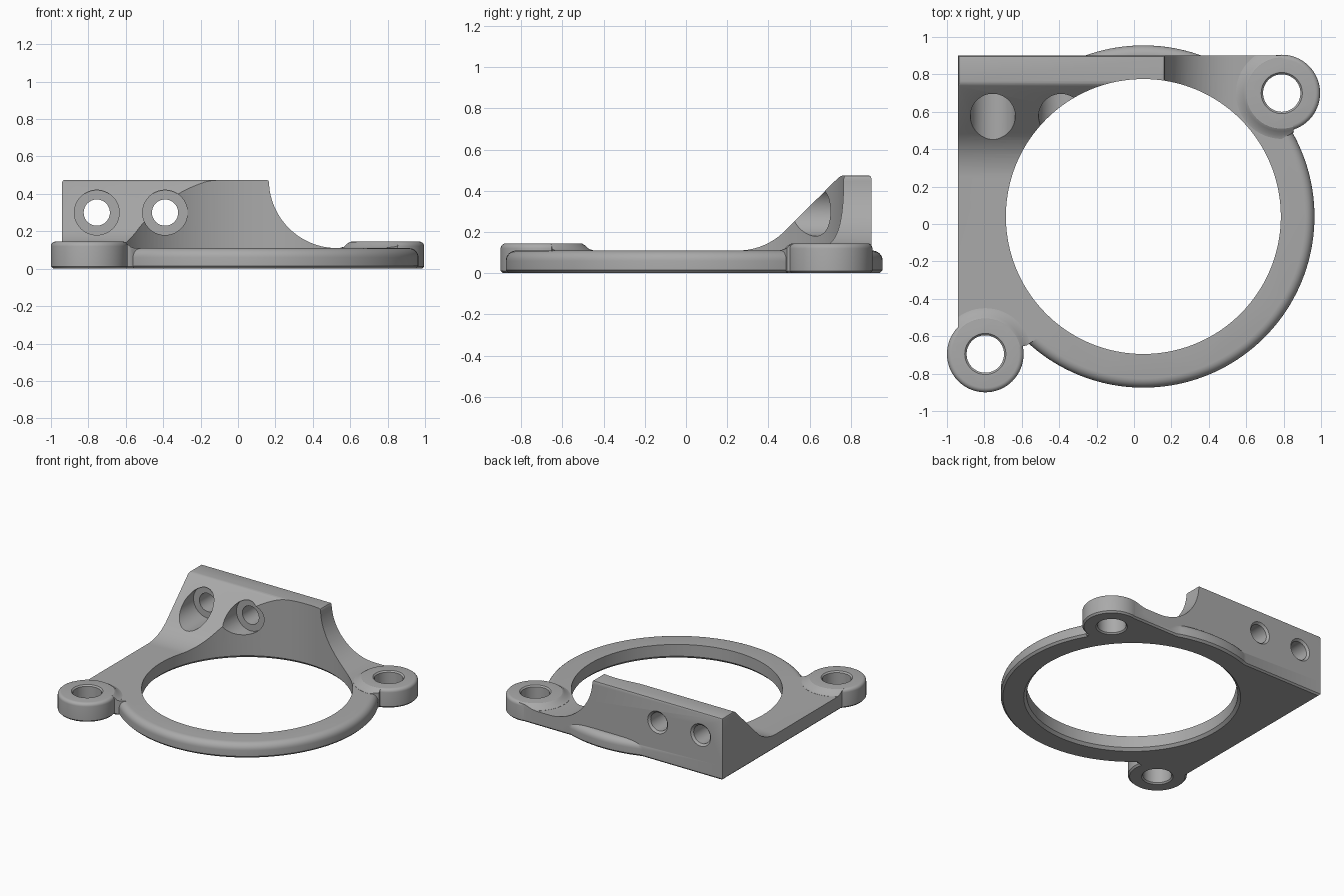
import bpy, bmesh, math
from mathutils import Matrix, Vector

cube = bpy.data.objects.get("Cube")
if cube:
    bpy.data.objects.remove(cube, do_unlink=True)

GREY = bpy.data.materials.new("plain grey")
GREY.use_nodes = True
GREY.diffuse_color = (0.4, 0.4, 0.4, 1)
GREY.node_tree.nodes["Principled BSDF"].inputs["Base Color"].default_value = (0.4, 0.4, 0.4, 1)


def finish(name, bm):
    bmesh.ops.recalc_face_normals(bm, faces=bm.faces)
    mesh = bpy.data.meshes.new(name)
    bm.to_mesh(mesh)
    bm.free()
    mesh.materials.append(GREY)
    obj = bpy.data.objects.new(name, mesh)
    bpy.context.collection.objects.link(obj)
    return obj


def lathe(name, profile, location, axis="Z", sides=64):
    """Closed solid turned from (radius, height) points."""
    bm = bmesh.new()
    rings = []
    for r, h in profile:
        angles = [2 * math.pi * i / sides for i in range(sides)]
        rings.append([bm.verts.new((r * math.cos(a), r * math.sin(a), h)) for a in angles])
    for low, high in zip(rings, rings[1:]):
        for i in range(sides):
            j = (i + 1) % sides
            bm.faces.new((low[i], low[j], high[j], high[i]))
    bm.faces.new(rings[0])
    bm.faces.new(rings[-1])
    turn = Matrix.Rotation(-math.pi / 2, 4, "X") if axis == "Y" else Matrix()
    bm.transform(Matrix.Translation(location) @ turn)
    return finish(name, bm)


def prism(name, outline, place, depth):
    """Extrude an outline; place maps a 2D point into space."""
    bm = bmesh.new()
    face = bm.faces.new([bm.verts.new(place(u, v)) for u, v in outline])
    extruded = bmesh.ops.extrude_face_region(bm, geom=[face])["geom"]
    bmesh.ops.translate(bm, vec=depth, verts=[g for g in extruded if isinstance(g, bmesh.types.BMVert)])
    return finish(name, bm)


def arc(cx, cy, r, start, end, steps):
    angles = [math.radians(start + (end - start) * i / steps) for i in range(steps + 1)]
    return [(cx + r * math.cos(a), cy + r * math.sin(a)) for a in angles]


def combine(target, tool, operation):
    mod = target.modifiers.new("combine", "BOOLEAN")
    mod.object, mod.operation, mod.solver = tool, operation, "EXACT"
    bpy.context.view_layer.objects.active = target
    bpy.ops.object.modifier_apply(modifier=mod.name)
    bpy.data.objects.remove(tool, do_unlink=True)


def bevel_where(obj, rule, width, segments):
    bm = bmesh.new()
    bm.from_mesh(obj.data)
    bmesh.ops.remove_doubles(bm, verts=bm.verts, dist=1e-5)
    edges = [e for e in bm.edges if all(rule(v.co) for v in e.verts) and e.calc_face_angle(0) > 0.3]
    bmesh.ops.bevel(bm, geom=edges, offset=width, segments=segments, profile=0.5, affect="EDGES")
    bm.to_mesh(obj.data)
    bm.free()


BASE, LUG_TOP, WALL_TOP = 0.11, 0.145, 0.475
RING = (0.05, 0.04, 0)
LUGS = [(0.79, 0.70, 0), (-0.795, -0.695, 0)]

# Round body of the ring with a soft upper rim
bracket = lathe("mounting_bracket", [(0.9, 0), (0.915, 0.015)] + arc(0.865, BASE - 0.05, 0.05, 0, 90, 6),
                RING, sides=160)

# Square-cornered base plate running out to both lugs
outline = [(-0.94, 0.9), (-0.94, -0.68), (-0.795, -0.68), (-0.575, -0.65), (-0.5, -0.6), (0.05, 0.04),
           (0.78, 0.45), (0.855, 0.49), (0.82, 0.7), (0.79, 0.9)]
plate = prism("base_plate", outline, lambda x, y: (x, y, 0), (0, 0, BASE))
bevel_where(plate, lambda p: p.z < 0.001, 0.012, 1)
combine(bracket, plate, "UNION")

# Upright wall: sloped front with curved foot, trimmed by a concave right end
foot = arc(0.25, BASE + 0.326, 0.326, -90, -45, 12)
wall = prism("wall", [(0.9, 0.03), (0.25, 0.03)] + foot + [(0.75, WALL_TOP), (0.9, WALL_TOP)],
             lambda y, z: (-0.94, y, z), (1.6, 0, 0))
sweep = arc(0.53, WALL_TOP, 0.365, 180, 270, 20)
trim = prism("wall_trim", [(-1.2, -0.1), (-1.2, 0.7), (0.165, 0.7)] + sweep + [(0.53, -0.1)],
             lambda x, z: (x, 0, z), (0, 1.2, 0))
combine(wall, trim, "INTERSECT")
bevel_where(wall, lambda p: p.z > WALL_TOP - 0.002, 0.014, 2)
combine(bracket, wall, "UNION")

# Lugs, each with a flared skirt that stays on the plate
for spot in LUGS:
    skirt = lathe("lug_skirt", [(0.245, 0.05), (0.245, BASE + 0.001), (0.225, 0.117), (0.205, 0.135), (0.19, 0.144)], spot)
    bounds = prism("skirt_bounds", outline, lambda x, y: (x, y, 0.03), (0, 0, 0.3))
    combine(skirt, bounds, "INTERSECT")
    combine(bracket, skirt, "UNION")
    lug = lathe("lug", [(0.193, 0), (0.205, 0.012)] + arc(0.18, LUG_TOP - 0.025, 0.025, 0, 90, 5), spot)
    combine(bracket, lug, "UNION")

# Large bore with a chamfered lower edge
combine(bracket, lathe("bore", [(0.765, -0.01), (0.735, 0.02), (0.735, 0.7)], RING, sides=160), "DIFFERENCE")

# Lug holes, chamfered at both ends
for spot in LUGS:
    hole = [(0.12, -0.01), (0.1, 0.01), (0.1, 0.135), (0.12, 0.155)]
    combine(bracket, lathe("lug_hole", hole, spot), "DIFFERENCE")

# Counterbored screw holes through the wall
for x in (-0.755, -0.39):
    spot = (x, 0, 0.3)
    combine(bracket, lathe("counterbore", [(0.12, 0.2), (0.12, 0.71)], spot, "Y"), "DIFFERENCE")
    screw = [(0.07, 0.4), (0.07, 0.885), (0.095, 0.91)]
    combine(bracket, lathe("screw_hole", screw, spot, "Y"), "DIFFERENCE")

# Smooth shading with crisp edges
bpy.ops.object.select_all(action="DESELECT")
bracket.select_set(True)
bpy.context.view_layer.objects.active = bracket
bpy.ops.object.shade_smooth_by_angle(angle=math.radians(30))
